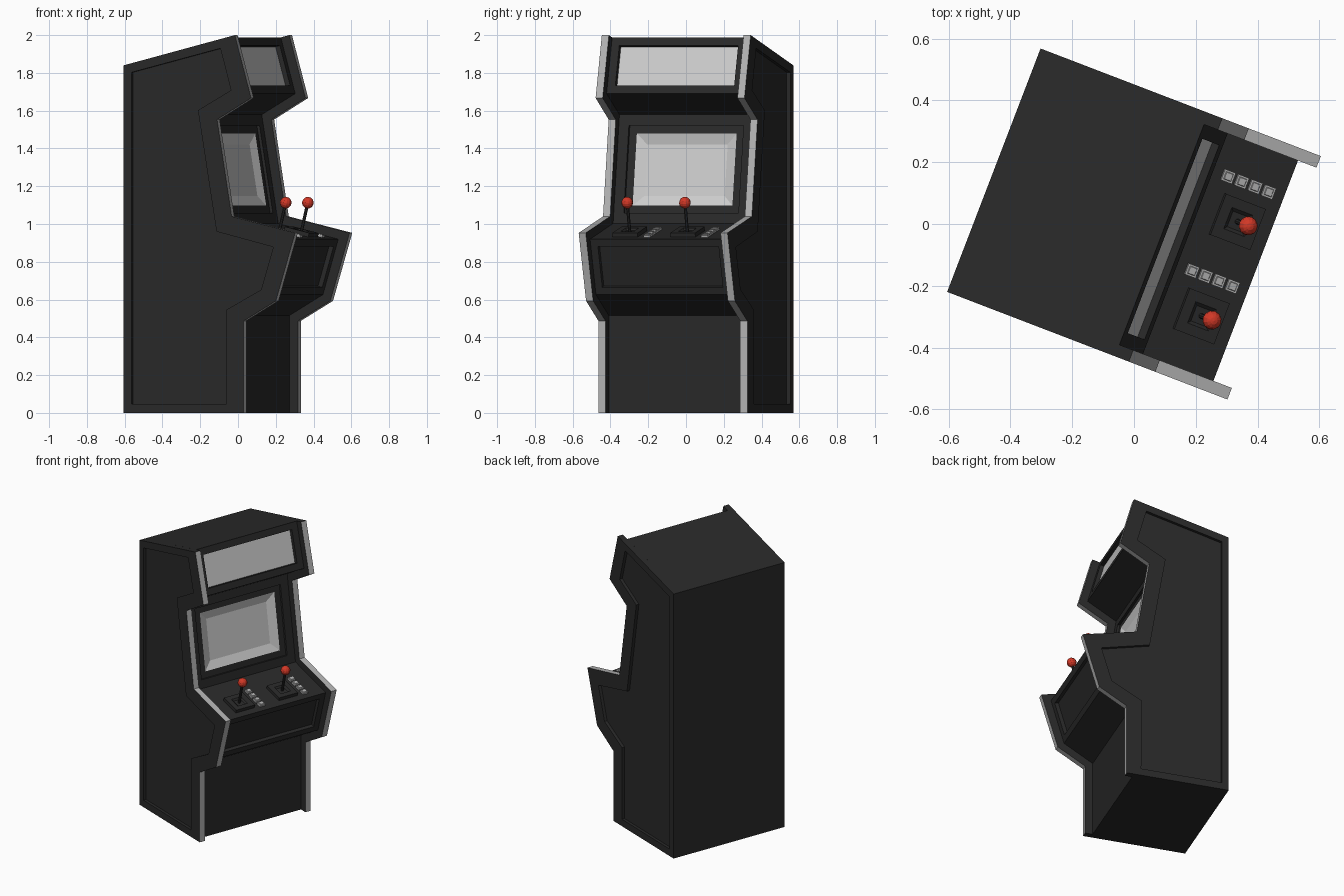
import bpy, bmesh
from math import radians
from mathutils import Matrix, Vector

if "Cube" in bpy.data.objects:
    bpy.data.objects.remove(bpy.data.objects["Cube"])

# Cabinet is drawn facing local +X, then turned on the floor
TURN = Matrix.Rotation(radians(-21), 4, 'Z')


def material(name, r, g, b):
    m = bpy.data.materials.new(name)
    m.diffuse_color = (r, g, b, 1)
    m.use_nodes = True
    m.node_tree.nodes["Principled BSDF"].inputs["Base Color"].default_value = m.diffuse_color
    return m


DARK = material("dark_board", 0.022, 0.022, 0.022)
TRIM = material("grey_trim", 0.45, 0.45, 0.45)
GLASS = material("pale_glass", 0.55, 0.55, 0.55)
RED = material("red_plastic", 0.65, 0.04, 0.02)


def finish(bm, name, mats, matrix=Matrix()):
    bmesh.ops.transform(bm, matrix=TURN @ matrix, verts=bm.verts)
    mesh = bpy.data.meshes.new(name)
    bm.to_mesh(mesh)
    bm.free()
    for m in mats:
        mesh.materials.append(m)
    obj = bpy.data.objects.new(name, mesh)
    bpy.context.collection.objects.link(obj)
    return obj


def loft(rings):
    """Join (profile, y) rings into a closed solid; returns side quads in order."""
    bm = bmesh.new()
    loops = [[bm.verts.new((u, y, z)) for u, z in prof] for prof, y in rings]
    n = len(loops[0])
    quads = []
    for a, b in zip(loops, loops[1:]):
        for i in range(n):
            j = (i + 1) % n
            quads.append(bm.faces.new((a[i], a[j], b[j], b[i])))
    bm.faces.new(loops[0])
    bm.faces.new(loops[-1])
    bmesh.ops.recalc_face_normals(bm, faces=bm.faces)
    return bm, quads


def inset(bm, face, thickness, depth):
    bmesh.ops.inset_individual(bm, faces=[face], thickness=thickness,
                               depth=depth, use_even_offset=True)


# Profiles (depth, height): back bottom, front edge upward, back top
OUTER = [(-.486, 0), (.194, 0), (.194, .487), (.377, .593), (.486, .953),
         (.126, 1.04), (.043, 1.553), (.236, 1.667), (.144, 2), (-.486, 1.84)]
RECESS = [(-.441, .048), (.097, .048), (.096, .546), (.293, .652), (.362, .878),
          (.04, .96), (-.065, 1.602), (.122, 1.708), (.062, 1.93), (-.441, 1.803)]
CORE = [(-.486, 0), (.144, 0), (.144, .515), (.335, .626), (.422, .92),
        (.082, 1.002), (-.012, 1.579), (.178, 1.69), (.096, 1.988), (-.486, 1.84)]

# Side panels with recessed outer face and pale front edging
for side, label in ((-1, "right"), (1, "left")):
    bm, quads = loft([(OUTER, side * .382), (OUTER, side * .422),
                      (RECESS, side * .422), (RECESS, side * .402)])
    for q in quads[1:8]:
        q.material_index = 1
    finish(bm, label + "_side_panel", [DARK, TRIM])

# Cabinet body with recessed front panel, screen and lit header
bm, quads = loft([(CORE, -.382), (CORE, .382)])
front, screen, header = quads[3], quads[5], quads[7]
inset(bm, front, .04, 0)
inset(bm, front, 0, -.025)
inset(bm, header, .045, 0)
inset(bm, header, 0, -.025)
header.material_index = 1
inset(bm, screen, .057, 0)
inset(bm, screen, 0, -.015)
inset(bm, screen, .042, 0)
screen.material_index = 1
inset(bm, screen, .055, -.02)
finish(bm, "cabinet_body", [DARK, GLASS])

# Sloping control deck frame: X toward the player, Z out of the deck
back, tip = Vector((.082, 0, 1.002)), Vector((.422, 0, .92))
ax = (tip - back).normalized()
ay = Vector((0, 1, 0))
DECK = Matrix.Translation(back) @ Matrix((ax, ay, ax.cross(ay))).transposed().to_4x4()


def block(name, s, y, size, height, mat, rim, sink):
    """Square block on the deck with an inset top."""
    bm = bmesh.new()
    bmesh.ops.create_cube(bm, size=1, matrix=Matrix.Translation((s, y, height / 2))
                          @ Matrix.Diagonal((size, size, height, 1)))
    top = max(bm.faces, key=lambda f: f.calc_center_median().z)
    inset(bm, top, rim, 0)
    inset(bm, top, rim * .3, sink)
    finish(bm, name, [mat], DECK)


# Two identical player stations
for n, y in enumerate((-.2, .127), 1):
    s = .232
    block(f"joystick_base_{n}", s, y, .142, .022, DARK, .034, -.01)

    bm = bmesh.new()
    bmesh.ops.create_cone(bm, cap_ends=True, segments=8, radius1=.009, radius2=.009,
                          depth=.16, matrix=Matrix.Translation((s, y, .085)))
    finish(bm, f"joystick_shaft_{n}", [DARK], DECK)

    bm = bmesh.new()
    bmesh.ops.create_uvsphere(bm, u_segments=12, v_segments=8, radius=.031,
                              matrix=Matrix.Translation((s, y, .17)))
    finish(bm, f"joystick_ball_{n}", [RED], DECK)

    for k in range(4):
        block(f"button_{n}_{k + 1}", .15 + .048 * k, y + .126, .038, .012,
              TRIM, .006, .004)
